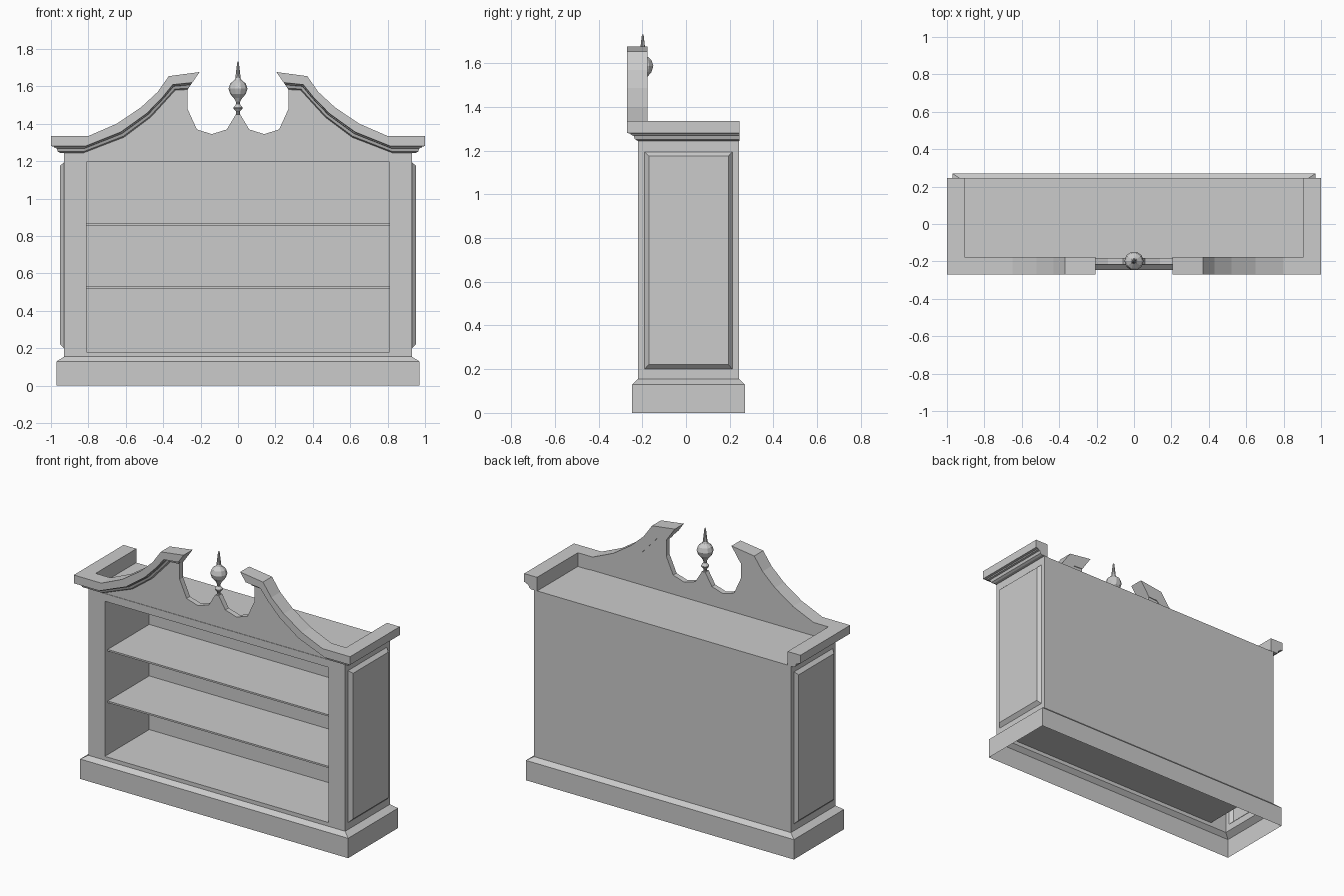
import bpy, bmesh, math

if "Cube" in bpy.data.objects:
    bpy.data.objects.remove(bpy.data.objects["Cube"])


def rings(name, loops, cap_start=False, cap_end=False, closed_solid=True):
    """Bridge a series of equal-length vertex loops into one mesh object."""
    bm = bmesh.new()
    vs = [[bm.verts.new(p) for p in loop] for loop in loops]
    n = len(vs[0])
    for a, b in zip(vs, vs[1:]):
        for i in range(n):
            j = (i + 1) % n
            bm.faces.new((a[i], a[j], b[j], b[i]))
    if cap_start:
        bm.faces.new(vs[0][::-1])
    if cap_end:
        bm.faces.new(vs[-1])
    bmesh.ops.recalc_face_normals(bm, faces=bm.faces)
    if not closed_solid:                      # open shells keep their given winding
        bm.clear()
        vs = [[bm.verts.new(p) for p in loop] for loop in loops]
        for a, b in zip(vs, vs[1:]):
            for i in range(n):
                j = (i + 1) % n
                bm.faces.new((a[i], a[j], b[j], b[i]))
        if cap_end:
            bm.faces.new(vs[-1])
    me = bpy.data.meshes.new(name)
    bm.to_mesh(me)
    bm.free()
    ob = bpy.data.objects.new(name, me)
    bpy.context.collection.objects.link(ob)
    return ob


def rect_z(x, y0, y1, z):
    return [(-x, y0, z), (x, y0, z), (x, y1, z), (-x, y1, z)]


def rect_y(x, z0, z1, y):
    return [(-x, y, z0), (x, y, z0), (x, y, z1), (-x, y, z1)]


def rect_x(x, y0, y1, z0, z1):
    r = [(x, y0, z0), (x, y1, z0), (x, y1, z1), (x, y0, z1)]
    return r if x > 0 else r[::-1]


BX, BF, BB, BZ0, BZ1 = 0.93, -0.22, 0.243, 0.155, 1.245

# plinth: open-bottomed skirt with a chamfered top
rings("plinth", [rect_z(0.97, -0.247, 0.27, 0), rect_z(0.97, -0.247, 0.27, 0.13),
                 rect_z(BX, BF, BB, BZ0)], closed_solid=False)

# front frame with the shelf niche sunk into it
rings("front_frame_and_niche", [rect_y(BX, BZ0, BZ1, BF), rect_y(0.81, 0.18, 1.195, BF),
                                rect_y(0.81, 0.18, 1.195, 0.239)],
      cap_end=True, closed_solid=False)

# back and deck
rings("back_board", [rect_y(BX, BZ0, BZ1, BB)[::-1]], cap_end=True, closed_solid=False)
rings("top_deck", [rect_z(BX, BF, BB, BZ1)], cap_end=True, closed_solid=False)

# sides with raised bevelled panels
for s, side in ((-1, "left"), (1, "right")):
    rings("side_panel_" + side,
          [rect_x(s * BX, BF, BB, BZ0, BZ1),
           rect_x(s * BX, -0.19, 0.212, 0.2, 1.195),
           rect_x(s * 0.952, -0.17, 0.194, 0.222, 1.175)],
          cap_end=True, closed_solid=False)

# shelves
for i, z in enumerate((0.52, 0.857)):
    rings("shelf_%d" % (i + 1), [rect_z(0.81, -0.19, 0.239, z), rect_z(0.81, -0.19, 0.239, z + 0.011)],
          True, True)

# swan-neck cornice: (top x, top z, bottom x, bottom z) from scroll end outwards
NECK = [(0.205, 1.677, 0.27, 1.583), (0.37, 1.655, 0.335, 1.58), (0.43, 1.57, 0.385, 1.525),
        (0.52, 1.487, 0.467, 1.435), (0.65, 1.40, 0.61, 1.328), (0.80, 1.335, 0.825, 1.245)]
# moulding section: (inset from outer face, height fraction)
SECTION = [(0.093, 0), (0.05, 0), (0.036, 0.08), (0.03, 0.27), (0.018, 0.3),
           (0.015, 0.37), (0, 0.4), (0, 1), (0.093, 1)]
for s, side in ((-1, "left"), (1, "right")):
    loops = [[(s * (bx + (tx - bx) * t), -0.27 + d, bz + (tz - bz) * t) for d, t in SECTION]
             for tx, tz, bx, bz in NECK]
    for y in (None, 0.245):
        loops.append([(s * (1 - d), -0.27 + d if y is None else y, 1.245 + 0.09 * t)
                      for d, t in SECTION])
    rings("cornice_" + side, loops, True, True)

# pediment board with double-scalloped cut-out
half = [(bx, bz) for _, _, bx, bz in NECK[::-1]]
half += [(0.27, 1.48), (0.22, 1.37), (0.14, 1.345), (0.06, 1.37), (0.012, 1.45)]
outline = half + [(-x, z) for x, z in half[::-1]]
rings("pediment_board", [[(x, y, z) for x, z in outline] for y in (-0.217, -0.182)], True, True)

# turned finial
TURN = [(0.01, 1.44), (0.01, 1.465), (0.024, 1.482), (0.024, 1.488), (0.01, 1.505), (0.012, 1.52),
        (0.022, 1.537), (0.042, 1.56), (0.051, 1.588), (0.042, 1.615), (0.018, 1.635),
        (0.014, 1.645), (0.009, 1.69), (0.005, 1.725), (0.002, 1.732)]
rings("finial", [[(r * math.cos(k * math.tau / 10), -0.198 + r * math.sin(k * math.tau / 10), z)
                  for k in range(10)] for r, z in TURN], True, True)
